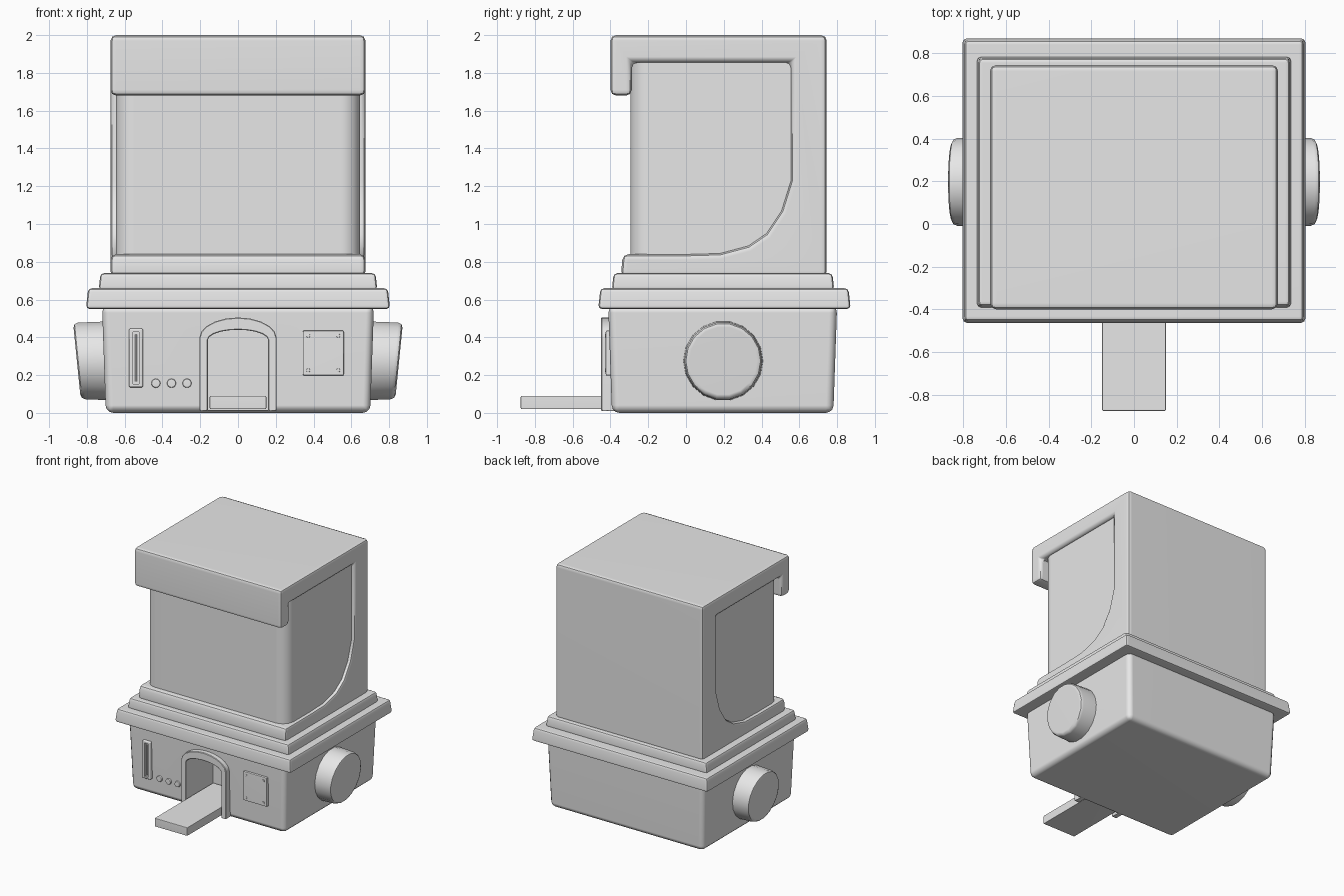
import bpy, bmesh
from math import sin, cos, pi, radians

default = bpy.data.objects.get("Cube")
if default:
    bpy.data.objects.remove(default, do_unlink=True)

grey = bpy.data.materials.new("light_grey")
grey.use_nodes = True
grey.diffuse_color = (0.8, 0.8, 0.8, 1)
grey.node_tree.nodes["Principled BSDF"].inputs["Base Color"].default_value = grey.diffuse_color


def apply(obj, kind, **settings):
    bpy.ops.object.select_all(action="DESELECT")
    bpy.context.view_layer.objects.active = obj
    obj.select_set(True)
    mod = obj.modifiers.new(kind.title(), kind)
    for key, value in settings.items():
        setattr(mod, key, value)
    bpy.ops.object.modifier_apply(modifier=mod.name)


def finish(name, bm, bevel=0.0, segments=2, cutter=None):
    """Turn a bmesh into a bevelled, smooth shaded object."""
    bmesh.ops.recalc_face_normals(bm, faces=bm.faces)
    mesh = bpy.data.meshes.new(name)
    bm.to_mesh(mesh)
    bm.free()
    mesh.materials.append(grey)
    obj = bpy.data.objects.new(name, mesh)
    bpy.context.collection.objects.link(obj)
    if bevel:
        apply(obj, "BEVEL", width=bevel, segments=segments,
              limit_method="ANGLE", angle_limit=radians(40))
    if cutter:
        apply(obj, "BOOLEAN", object=cutter, operation="DIFFERENCE", solver="EXACT")
        bpy.data.objects.remove(cutter, do_unlink=True)
    bpy.ops.object.select_all(action="DESELECT")
    bpy.context.view_layer.objects.active = obj
    obj.select_set(True)
    bpy.ops.object.shade_smooth_by_angle(angle=radians(40))
    obj.modifiers.new("Weighted normals", "WEIGHTED_NORMAL").keep_sharp = True
    return obj


def prism(name, profile, axis, start, end, **kw):
    """Extrude a 2D profile along the x, y or z axis."""
    bm = bmesh.new()
    loops = []
    for d in (start, end):
        loop = []
        for p in profile:
            co = list(p)
            co.insert("xyz".index(axis), d)
            loop.append(bm.verts.new(co))
        bm.faces.new(loop)
        loops.append(loop)
    n = len(profile)
    for i in range(n):
        j = (i + 1) % n
        bm.faces.new((loops[0][i], loops[0][j], loops[1][j], loops[1][i]))
    return finish(name, bm, **kw)


def box(name, x, y, z, taper=0.0, **kw):
    """Box between limits; taper widens the top on every side."""
    bm = bmesh.new()
    bmesh.ops.create_cube(bm, size=1)
    for v in bm.verts:
        grow = taper if v.co.z > 0 else 0
        v.co = [lim[s > 0] + (grow if s > 0 else -grow) * (k < 2)
                for k, (lim, s) in enumerate(zip((x, y, z), v.co))]
    return finish(name, bm, **kw)


def arch(half_width, spring, rise, steps=10):
    return [(half_width * cos(pi * i / steps), spring + rise * sin(pi * i / steps))
            for i in range(steps + 1)]


# Base with a doorway recess
inner = arch(0.16, 0.385, 0.055)
outer = arch(0.205, 0.395, 0.11)
doorway = prism("doorway_cutter", [(0.16, 0.015)] + inner + [(-0.16, 0.015)], "y", -0.6, -0.1)
box("base", (-0.7, 0.7), (-0.392, 0.78), (0, 0.57), taper=0.03 * 0.5 + 0.005,
    bevel=0.04, segments=3, cutter=doorway)

# Stepped ledges
box("lower_ledge", (-0.805, 0.805), (-0.465, 0.872), (0.55, 0.66), taper=-0.012, bevel=0.02)
box("upper_ledge", (-0.738, 0.738), (-0.393, 0.785), (0.65, 0.74), taper=-0.01, bevel=0.02)

# Shell: rear wall, roof, front lip and curved side opening
shell_profile = [(-0.345, 0.72), (0.745, 0.72), (0.745, 2.0), (-0.4, 2.0), (-0.4, 1.68),
                 (-0.287, 1.68), (-0.287, 1.855), (0.555, 1.855), (0.555, 1.23),
                 (0.505, 1.07), (0.425, 0.95), (0.33, 0.885), (0.18, 0.845), (0, 0.84),
                 (-0.335, 0.84)]
prism("shell", shell_profile, "x", -0.675, 0.675, bevel=0.03)

# Inner tank with rounded front corners
r, half = 0.1, 0.647
corner = [(half - r + r * sin(a), -0.195 - r * cos(a)) for a in [pi * i / 12 for i in range(7)]]
tank_profile = corner + [(half, 0.65), (-half, 0.65)] + [(-x, y) for x, y in reversed(corner)]
prism("tank", tank_profile, "z", 0.8, 1.9)

# Door frame and tongue
frame = [(0.205, 0.01)] + outer + [(-0.205, 0.01), (-0.16, 0.01)] + inner[::-1] + [(0.16, 0.01)]
prism("door_frame", frame, "y", -0.45, -0.37, bevel=0.004, segments=1)
box("tongue", (-0.15, 0.15), (-0.875, -0.11), (0.02, 0.09), bevel=0.006)

# Side knobs, sheared to lean with the walls
for side, label in ((1, "left"), (-1, "right")):
    bm = bmesh.new()
    bmesh.ops.create_cone(bm, cap_ends=True, segments=18, radius1=0.215, radius2=0.205, depth=0.25)
    for v in bm.verts:
        px, py, pz = v.co
        v.co = (side * (0.728 + pz + 0.1 * px), 0.197 + py, 0.275 + px)
    finish(label + "_knob", bm, bevel=0.025)

# Coin slot plate
slot = box("slot_cutter", (-0.555, -0.525), (-0.5, -0.408), (0.152, 0.428))
box("slot_plate", (-0.577, -0.503), (-0.425, -0.38), (0.135, 0.447), bevel=0.008, cutter=slot)
box("slot_insert", (-0.546, -0.534), (-0.418, -0.39), (0.165, 0.415), bevel=0.003, segments=1)


def stud(name, x, z, radius, front):
    bm = bmesh.new()
    bmesh.ops.create_cone(bm, cap_ends=True, segments=16, radius1=radius, radius2=radius, depth=0.04)
    for v in bm.verts:
        px, py, pz = v.co
        v.co = (x + px, front + 0.02 - pz, z + py)
    finish(name, bm, bevel=radius * 0.3)


# Buttons
for i, x in enumerate((-0.435, -0.352, -0.27)):
    stud(f"button_{i + 1}", x, 0.157, 0.024, -0.412)

# Riveted panel
box("panel", (0.343, 0.56), (-0.425, -0.38), (0.197, 0.437), bevel=0.008)
for i, (x, z) in enumerate((x, z) for x in (0.372, 0.531) for z in (0.226, 0.408)):
    stud(f"rivet_{i + 1}", x, z, 0.01, -0.43)
